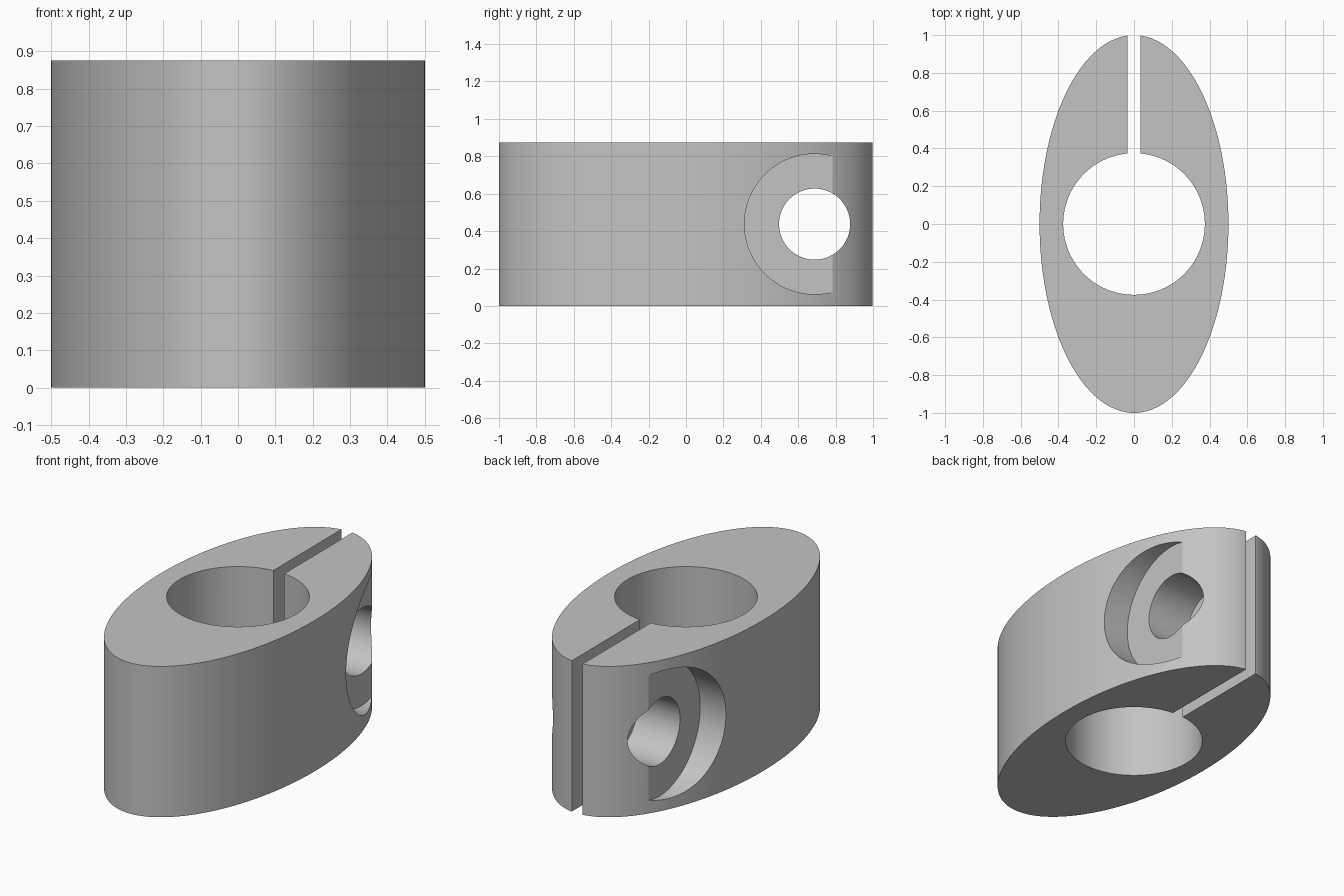
import bpy
import math

cube = bpy.data.objects.get("Cube")
if cube:
    bpy.data.objects.remove(cube, do_unlink=True)

HEIGHT = 0.875
MID = HEIGHT / 2
BOLT_Y = 0.6875
FLOOR_X = 0.31      # counterbore floor distance from the slot plane

grey = bpy.data.materials.new("plain grey")
grey.use_nodes = True
colour = (0.55, 0.55, 0.55, 1)
grey.diffuse_color = colour
grey.node_tree.nodes["Principled BSDF"].inputs["Base Color"].default_value = colour


def cylinder(name, radius, depth, location, sideways=False, sides=96):
    turn = (0, math.pi / 2, 0) if sideways else (0, 0, 0)
    bpy.ops.mesh.primitive_cylinder_add(vertices=sides, radius=radius, depth=depth,
                                        location=location, rotation=turn)
    obj = bpy.context.object
    obj.name = name
    obj.data.materials.append(grey)
    return obj


def cut(body, cutter):
    cutter.hide_render = True
    mod = body.modifiers.new(cutter.name, 'BOOLEAN')
    mod.operation = 'DIFFERENCE'
    mod.solver = 'EXACT'
    mod.object = cutter
    bpy.context.view_layer.objects.active = body
    bpy.ops.object.modifier_apply(modifier=mod.name)
    bpy.data.objects.remove(cutter, do_unlink=True)


# Elliptical clamp body
body = cylinder("clamp_body", 1, HEIGHT, (0, 0, MID), sides=160)
body.scale = (0.5, 1, 1)
bpy.ops.object.transform_apply(location=True, rotation=True, scale=True)

# Vertical shaft bore
cut(body, cylinder("shaft_bore", 0.375, 2, (0, 0, MID)))

# Clamping slot from the bore out through the back
bpy.ops.mesh.primitive_cube_add(size=1, location=(0, 0.7, MID))
slot = bpy.context.object
slot.name = "clamp_slot"
slot.scale = (0.07, 1, 2)
slot.data.materials.append(grey)
cut(body, slot)

# Cross bolt hole with a counterbore on each side
cut(body, cylinder("bolt_hole", 0.19, 2, (0, BOLT_Y, MID), True))
for side in (-1, 1):
    cut(body, cylinder("counterbore", 0.375, 0.5,
                       (side * (FLOOR_X + 0.25), BOLT_Y, MID), True))

# Smooth curved walls with crisp edges
bpy.ops.object.select_all(action='DESELECT')
body.select_set(True)
bpy.context.view_layer.objects.active = body
bpy.ops.object.shade_smooth_by_angle(angle=math.radians(25))
